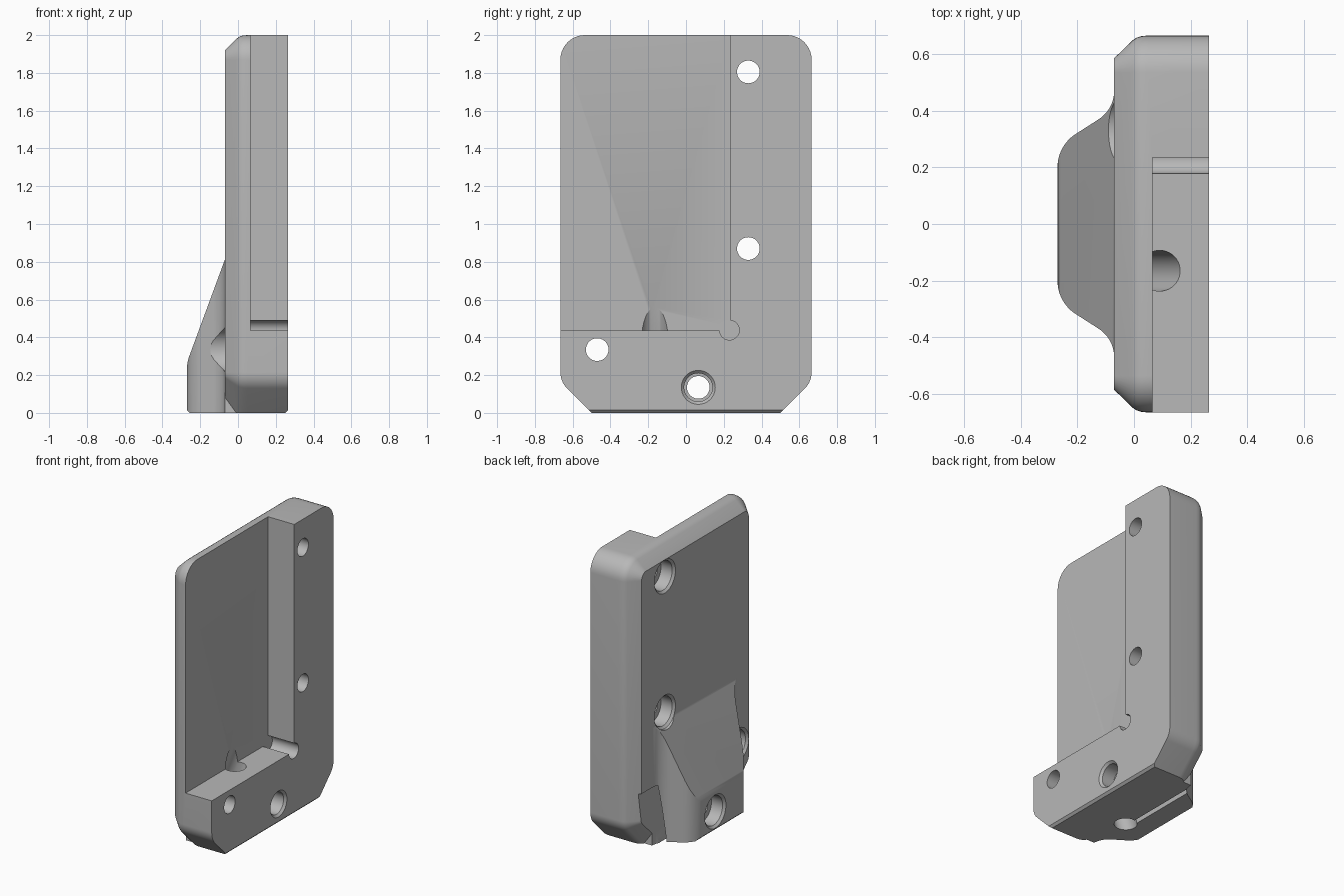
import bpy, bmesh
from math import cos, sin, radians, sqrt
from mathutils import Vector, Matrix

cube = bpy.data.objects.get("Cube")
if cube:
    bpy.data.objects.remove(cube, do_unlink=True)

grey = bpy.data.materials.new("plain grey")
grey.use_nodes = True
COLOUR = (0.48, 0.48, 0.48, 1)
grey.diffuse_color = COLOUR
grey.node_tree.nodes["Principled BSDF"].inputs["Base Color"].default_value = COLOUR


def loft(name, rings):
    """Closed solid through rings that share a point count."""
    bm = bmesh.new()
    loops = [[bm.verts.new(p) for p in ring] for ring in rings]
    n = len(loops[0])
    for a, b in zip(loops, loops[1:]):
        for i in range(n):
            j = (i + 1) % n
            bm.faces.new((a[i], a[j], b[j], b[i]))
    bm.faces.new(loops[0])
    bm.faces.new(loops[-1])
    bmesh.ops.recalc_face_normals(bm, faces=bm.faces)
    mesh = bpy.data.meshes.new(name)
    bm.to_mesh(mesh)
    bm.free()
    obj = bpy.data.objects.new(name, mesh)
    bpy.context.collection.objects.link(obj)
    obj.data.materials.append(grey)
    return obj


def prism(name, pts, axis, a, b):
    """Extrude a flat outline along one axis."""
    place = {"x": lambda p, h: (h, p[0], p[1]),
             "y": lambda p, h: (p[0], h, p[1]),
             "z": lambda p, h: (p[0], p[1], h)}[axis]
    return loft(name, [[place(p, h) for p in pts] for h in (a, b)])


def arc(cx, cy, r, start, end, steps=10):
    return [(cx + r * cos(radians(start + (end - start) * i / steps)),
             cy + r * sin(radians(start + (end - start) * i / steps)))
            for i in range(steps + 1)]


def turned(name, y, z, profile):
    """Round solid about an x-wise axis from (x, radius) pairs."""
    return loft(name, [[(x, py, pz) for py, pz in arc(y, z, r, 0, 360, 40)[:-1]]
                       for x, r in profile])


def combine(target, tool, operation):
    mod = target.modifiers.new(operation, "BOOLEAN")
    mod.operation, mod.object, mod.solver = operation, tool, "EXACT"
    bpy.context.view_layer.objects.active = target
    bpy.ops.object.modifier_apply(modifier=mod.name)
    bpy.data.objects.remove(tool, do_unlink=True)


def mirrored(half):
    return half + [(-y, z) for y, z in reversed(half)]


# Plate with rounded top, clipped bottom corners and a bevelled back rim
FRONT, BACK, POCKET = 0.265, -0.07, 0.065


def outline(inset):
    half = [(0.5 - inset * sqrt(2), 0)]
    half += arc(0.545, 0.215, 0.12 - inset, -45, 0)
    half += arc(0.535, 1.87, 0.13 - inset, 0, 90)
    return mirrored(half)


rim = [(BACK, 0.08), (-0.005, 0.017), (0.01, 0.007), (0.027, 0.002), (0.05, 0), (FRONT, 0)]
body = loft("bracket_plate", [[(x, y, z) for y, z in outline(d)] for x, d in rim])

# Sloped boss on the back, flaring into the plate
flank = arc(-0.13, 0.2, 0.14, 180, 120) + arc(-0.19, 0.47, 0.12, -60, 0) + [(0, 0.47)]
boss = prism("boss", flank + [(x, -y) for x, y in reversed(flank)], "z", 0, 1)
slope = [(0.1, -0.1), (-0.3, -0.1), (-0.3, 0.24), (-0.27, 0.24), (-0.268, 0.265),
         (-0.26, 0.295), (BACK, 0.81), (0, 1), (0.1, 1)]
combine(boss, prism("slope_cutter", slope, "y", -1, 1), "INTERSECT")
combine(body, boss, "UNION")

# Open pocket and its rounded corner relief
pocket = [(-1, 0.435), (0.235, 0.435), (0.235, 2.2), (-1, 2.2)]
combine(body, prism("pocket_cutter", pocket, "x", POCKET, 1), "DIFFERENCE")
combine(body, turned("relief_cutter", 0.23, 0.438, [(POCKET, 0.052), (1, 0.052)]), "DIFFERENCE")

# Screw holes with counterbores from the back
for y, z in ((0.33, 1.805), (0.33, 0.87), (-0.47, 0.335)):
    combine(body, turned("screw_cutter", y, z, [
        (-0.5, 0.115), (BACK, 0.115), (BACK + 0.015, 0.1), (0.03, 0.1),
        (0.03, 0.06), (0.5, 0.06)]), "DIFFERENCE")

# Clamp hole, stepped at both ends
combine(body, turned("clamp_cutter", 0.065, 0.135, [
    (-0.5, 0.115), (-0.27, 0.115), (-0.255, 0.1), (-0.17, 0.1), (-0.17, 0.06),
    (0.16, 0.06), (0.16, 0.075), (0.25, 0.075), (FRONT, 0.09), (0.5, 0.09)]), "DIFFERENCE")

# Slanted cable hole from the pocket floor to the underside
lean = Vector((0.37, 0, 1))
base = Vector((-0.07, -0.165, 0))
circle = arc(0, 0, 0.072, 0, 360, 40)[:-1]
combine(body, loft("cable_cutter", [
    [base + lean * h + Vector((x, y, 0)) for x, y in circle] for h in (-0.2, 0.9)]), "DIFFERENCE")

# Thin slit from the cable hole out through the boss flank
slit = [(-0.125, -0.1), (-0.09, -0.1), (-0.055, 0.4), (-0.08, 0.4)]
combine(body, prism("slit_cutter", slit, "y", -0.165, 0.6), "DIFFERENCE")

# Small bevels on the lower front and back edges
for x, side in ((FRONT, -1), (-0.27, 1)):
    edge = [(x + side * 0.03, -0.015), (x - side * 0.015, 0.03), (x - side * 0.05, -0.05)]
    combine(body, prism("edge_cutter", edge, "y", -1, 1), "DIFFERENCE")

# Smooth curved walls, keep edges crisp
bpy.ops.object.select_all(action="DESELECT")
body.select_set(True)
bpy.context.view_layer.objects.active = body
bpy.ops.object.shade_smooth_by_angle(angle=radians(25))
